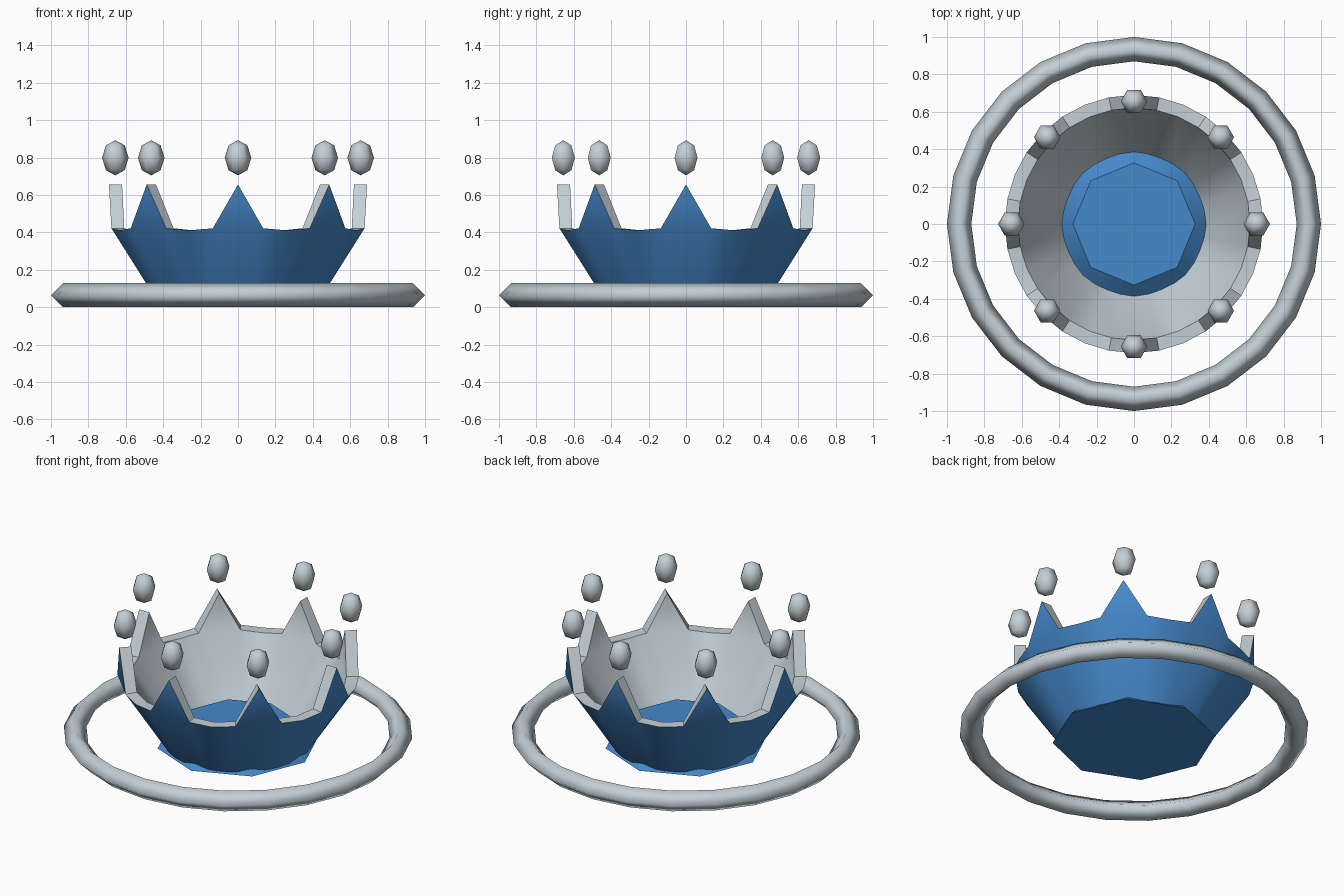
import bpy, bmesh, math

if "Cube" in bpy.data.objects:
    bpy.data.objects.remove(bpy.data.objects["Cube"])


def material(name, rgb):
    m = bpy.data.materials.new(name)
    m.diffuse_color = (*rgb, 1)
    m.use_nodes = True
    m.node_tree.nodes["Principled BSDF"].inputs["Base Color"].default_value = m.diffuse_color
    return m


blue = material("blue", (0.06, 0.25, 0.60))
grey = material("pale grey", (0.55, 0.63, 0.68))


def polar(r, deg, z):
    a = math.radians(deg)
    return (r * math.cos(a), r * math.sin(a), z)


def finish(bm, name, mats, angle):
    bmesh.ops.remove_doubles(bm, verts=bm.verts, dist=1e-5)
    bmesh.ops.recalc_face_normals(bm, faces=bm.faces)
    me = bpy.data.meshes.new(name)
    bm.to_mesh(me)
    bm.free()
    for m in mats:
        me.materials.append(m)
    ob = bpy.data.objects.new(name, me)
    bpy.context.collection.objects.link(ob)
    bpy.ops.object.select_all(action='DESELECT')
    ob.select_set(True)
    bpy.context.view_layer.objects.active = ob
    bpy.ops.object.shade_smooth_by_angle(angle=math.radians(angle))
    return ob


def lathe(name, profile, segs, mat, angle, closed=False, capped=False):
    """Spin (radius, z) points round the z axis."""
    bm = bmesh.new()
    rows = [[bm.verts.new(polar(r, 360 * i / segs, z)) for i in range(segs)]
            for r, z in profile]
    pairs = list(zip(rows, rows[1:] + rows[:1]))
    for a, b in pairs if closed else pairs[:-1]:
        for i in range(segs):
            j = (i + 1) % segs
            bm.faces.new((a[i], a[j], b[j], b[i]))
    if capped:
        bm.faces.new(rows[0])
        bm.faces.new(rows[-1])
    bmesh.ops.dissolve_degenerate(bm, dist=1e-5, edges=bm.edges)
    return finish(bm, name, [mat], angle)


# Outer ring with a diamond section
R, T = 0.935, 0.065
lathe("base_ring", [(R + T, T), (R, 2 * T), (R - T, T), (R, 0)], 24, grey, 180, closed=True)

# Eight-sided tapered floor
lathe("floor_block", [(0.467, 0), (0.327, 0.122)], 8, blue, 32, capped=True)

# Flared wall with eight points: blue outside, grey inside and on the edges
bm = bmesh.new()
THICK = 0.07
rim = []      # (angle, height) of the rim points, None marks where a spike follows
for k in range(8):
    rim += [(45 * k + 11.25, 0.422), (45 * k + 22.5, 0.411), (45 * k + 33.75, 0.422)]


def skin(top_r, low_r, mat_index):
    low = [bm.verts.new(polar(low_r, a, 0.01)) for a, z in rim]
    top = [bm.verts.new(polar(top_r, a, z)) for a, z in rim]
    edge = []
    for i in range(24):
        j = (i + 1) % 24
        bm.faces.new((low[i], low[j], top[j], top[i])).material_index = mat_index
        edge.append(top[i])
        if i % 3 == 2:
            tip = bm.verts.new(polar(top_r, rim[i][0] + 11.25, 0.656))
            bm.faces.new((top[i], top[j], tip)).material_index = mat_index
            edge.append(tip)
    return low, edge


outer = skin(0.69, 0.425, 0)
inner = skin(0.69 - THICK, 0.425 - THICK, 1)
for a, b in zip(outer, inner):
    for i in range(len(a)):
        j = (i + 1) % len(a)
        bm.faces.new((a[i], a[j], b[j], b[i])).material_index = 1
finish(bm, "crown_wall", [blue, grey], 40)

# Floating beads above the points
for k in range(8):
    prof = [(0.071 * math.sin(math.pi * i / 4), -0.094 * math.cos(math.pi * i / 4))
            for i in range(5)]
    bead = lathe(f"bead_{k + 1}", prof, 6, grey, 180)
    bead.location = polar(0.656, 45 * k, 0.799)
